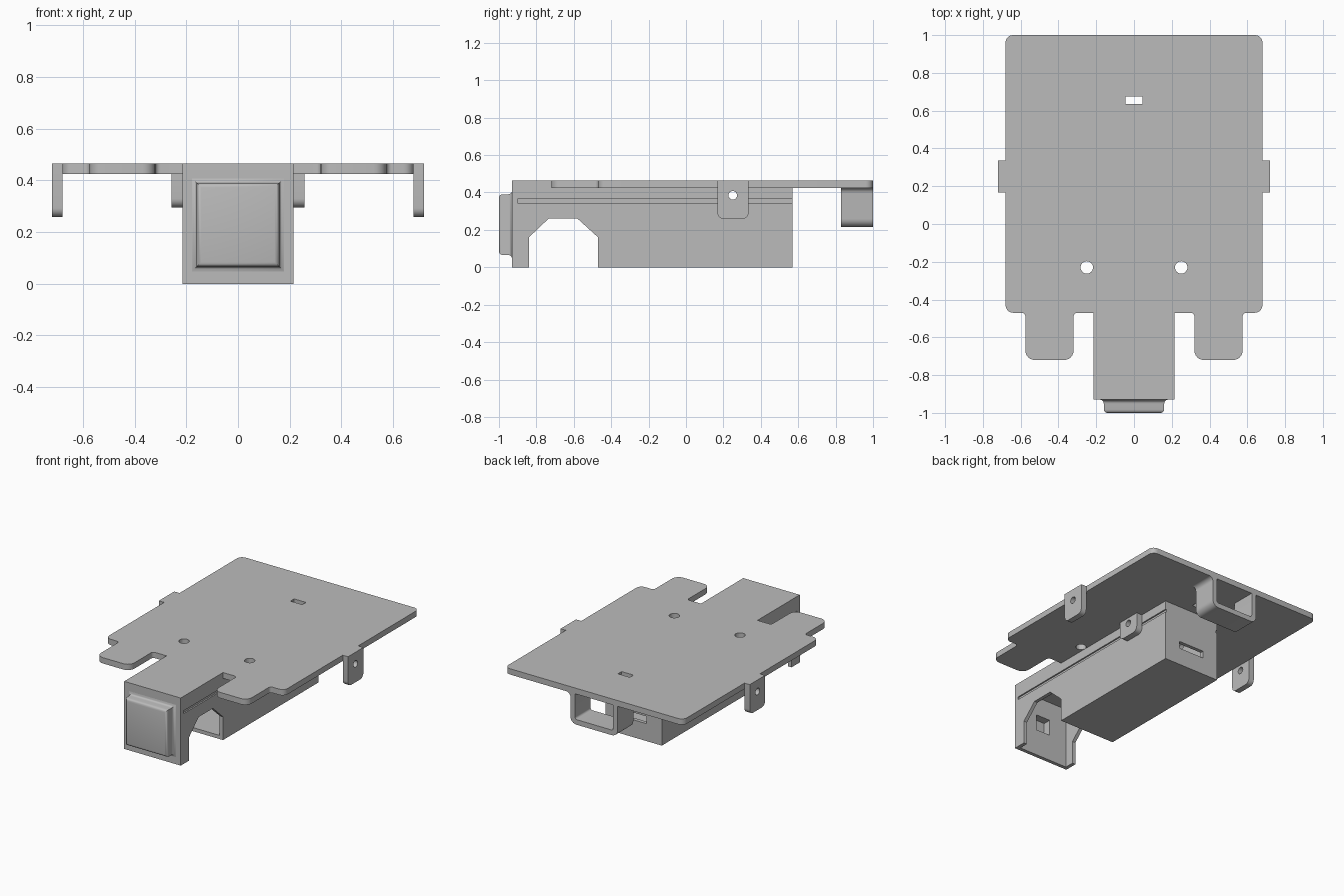
import bpy, bmesh, math
from mathutils import Vector

if "Cube" in bpy.data.objects:
    bpy.data.objects.remove(bpy.data.objects["Cube"])

grey = bpy.data.materials.new("metal grey")
grey.diffuse_color = (0.5, 0.5, 0.5, 1)
grey.use_nodes = True
grey.node_tree.nodes["Principled BSDF"].inputs["Base Color"].default_value = grey.diffuse_color

# Axis mapping: profile (u, v) plus extrusion depth d -> world position
MAPS = {"x": lambda u, v, d: (d, u, v),
        "y": lambda u, v, d: (u, d, v),
        "z": lambda u, v, d: (u, v, d)}


def rounded(points, steps=6):
    """Outline from (u, v, radius) corners, with arcs where radius > 0."""
    out = []
    n = len(points)
    for i, (u, v, r) in enumerate(points):
        p = Vector((u, v))
        if r <= 0:
            out.append(p)
            continue
        a = (Vector(points[i - 1][:2]) - p).normalized()
        b = (Vector(points[(i + 1) % n][:2]) - p).normalized()
        half = a.angle(b) / 2
        centre = p + (a + b).normalized() * r / math.sin(half)
        start = p + a * r / math.tan(half) - centre
        end = p + b * r / math.tan(half) - centre
        for k in range(steps + 1):
            t = k / steps
            ang = start.angle(end)
            out.append(centre + (start * math.sin((1 - t) * ang) + end * math.sin(t * ang)) / math.sin(ang))
    return out


def finish(name, bm):
    bmesh.ops.recalc_face_normals(bm, faces=bm.faces)
    me = bpy.data.meshes.new(name)
    bm.to_mesh(me)
    bm.free()
    ob = bpy.data.objects.new(name, me)
    bpy.context.collection.objects.link(ob)
    me.materials.append(grey)
    return ob


def extrude(name, points, d0, d1, axis):
    bm = bmesh.new()
    f = MAPS[axis]
    outline = rounded(points)
    lo = [bm.verts.new(f(p.x, p.y, d0)) for p in outline]
    hi = [bm.verts.new(f(p.x, p.y, d1)) for p in outline]
    bm.faces.new(lo)
    bm.faces.new(hi)
    for i in range(len(lo)):
        j = (i + 1) % len(lo)
        bm.faces.new((lo[i], lo[j], hi[j], hi[i]))
    return finish(name, bm)


def box(name, x0, x1, y0, y1, z0, z1):
    return extrude(name, [(x0, y0, 0), (x1, y0, 0), (x1, y1, 0), (x0, y1, 0)], z0, z1, "z")


def cylinder(name, u, v, r, d0, d1, axis):
    pts = [(u + r * math.cos(k * math.pi / 12), v + r * math.sin(k * math.pi / 12), 0) for k in range(24)]
    return extrude(name, pts, d0, d1, axis)


def cut(target, *cutters):
    for c in cutters:
        m = target.modifiers.new("cut", "BOOLEAN")
        m.operation, m.solver, m.object = "DIFFERENCE", "EXACT", c
        c.hide_render = True
        c.hide_set(True)


# Top plate with two front prongs and a tongue over the housing
W, TOP, UNDER = 0.215, 0.465, 0.425
half = [(W, -0.93, 0), (W, -0.47, 0), (0.32, -0.47, 0.02), (0.32, -0.72, 0.05), (0.575, -0.72, 0.05),
        (0.575, -0.47, 0.02), (0.68, -0.47, 0.04), (0.68, 1.0, 0.04)]
plate = extrude("top_plate", half + [(-x, y, r) for x, y, r in reversed(half)], UNDER, TOP, "z")
cut(plate, box("plate_slot_cutter", -0.045, 0.045, 0.635, 0.675, 0.3, 0.6),
    *[cylinder("plate_hole_cutter", s * 0.25, -0.23, 0.033, 0.3, 0.6, "z") for s in (-1, 1)])

# Hollow housing under the plate, with a chamfered side opening
side = [(-0.93, 0, 0), (-0.84, 0, 0), (-0.84, 0.16, 0), (-0.735, 0.26, 0), (-0.58, 0.26, 0),
        (-0.47, 0.16, 0), (-0.47, 0, 0), (0.57, 0, 0), (0.57, UNDER, 0), (-0.93, UNDER, 0)]
housing = extrude("housing", side, -W, W, "x")
T = 0.025
cavity = extrude("cavity_cutter", [(-0.93 + T, -0.1, 0), (-0.471, -0.1, 0), (-0.471, T, 0), (0.57 - T, T, 0),
                                   (0.57 - T, 0.5, 0), (-0.93 + T, 0.5, 0)], -W + T, W - T, "x")
pin_hole = cylinder("pin_hole_cutter", 0.25, 0.385, 0.023, -0.9, 0.9, "x")
cut(housing, cavity, pin_hole,
    box("rear_slot_cutter", -0.1, 0.1, 0.5, 0.65, 0.12, 0.17),
    box("front_socket_cutter", -0.055, 0.055, -0.96, -0.88, 0.185, 0.295),
    *[box("groove_cutter", min(s * 0.205, s * 0.25), max(s * 0.205, s * 0.25), -0.9, 0.6, 0.345, 0.365)
      for s in (-1, 1)])

# Raised front pad with a flared foot and softened rim
bm = bmesh.new()
rings = []
for h, y in ((0.178, -0.93), (0.168, -0.934), (0.162, -0.942), (0.16, -0.952),
             (0.16, -0.982), (0.157, -0.992), (0.15, -0.998), (0.142, -1.0)):
    rings.append([bm.verts.new((sx * h, y, 0.228 + sz * (h + 0.002)))
                  for sx, sz in ((-1, -1), (1, -1), (1, 1), (-1, 1))])
for a, b in zip(rings, rings[1:]):
    for i in range(4):
        j = (i + 1) % 4
        bm.faces.new((a[i], a[j], b[j], b[i]))
bm.faces.new(rings[0])
bm.faces.new(rings[-1])
pad = finish("front_pad", bm)
cut(pad, box("pad_socket_cutter", -0.055, 0.055, -0.96, -0.88, 0.185, 0.295))

# Drilled side tabs: outer pair at the plate edge, inner pair against the housing
tabs = []
for s, label in ((-1, "left"), (1, "right")):
    for kind, x0, x1, z0, z1 in (("outer", 0.68, 0.72, 0.258, TOP), ("inner", W, 0.258, 0.295, UNDER)):
        tab = extrude(f"{kind}_tab_{label}", [(0.168, z0, 0.035), (0.335, z0, 0.035), (0.335, z1, 0), (0.168, z1, 0)],
                      *sorted((s * x0, s * x1)), "x")
        cut(tab, pin_hole)
        tabs.append(tab)

# Rear strap loop hanging below the plate
loop = extrude("rear_loop", [(-0.18, UNDER, 0), (-0.18, 0.215, 0.045), (0.18, 0.215, 0.045),
                             (0.18, UNDER, 0.031), (0.213, UNDER, 0), (0.145, UNDER, 0),
                             (0.145, 0.25, 0.015), (-0.145, 0.25, 0.015), (-0.145, UNDER, 0)], 0.83, 1.0, "y")

# Smooth the rounded corners and keep the edges sharp
bpy.ops.object.select_all(action="DESELECT")
for ob in [plate, housing, pad, loop] + tabs:
    ob.select_set(True)
    bpy.context.view_layer.objects.active = ob
bpy.ops.object.shade_smooth_by_angle(angle=math.radians(35))
